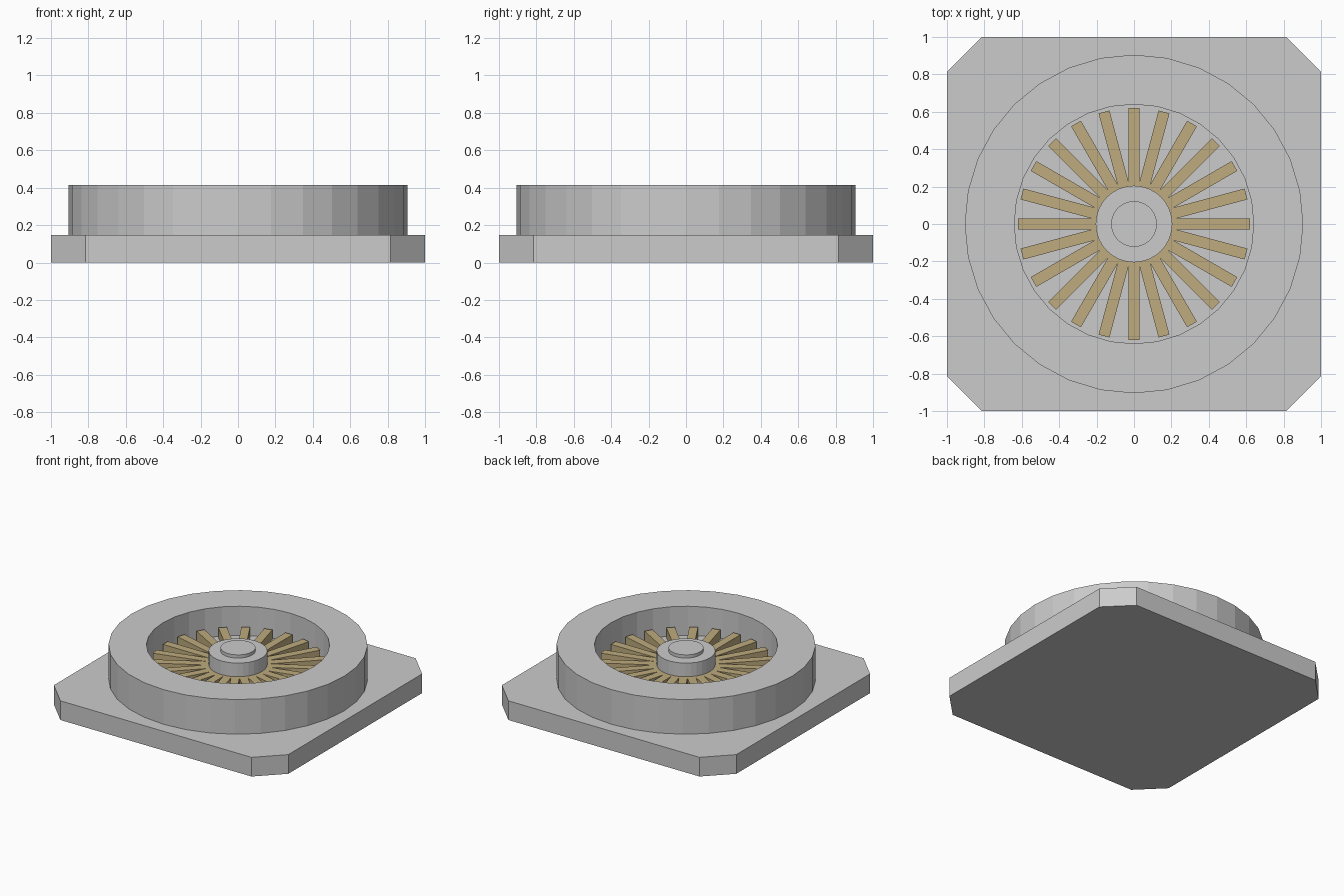
import bpy, bmesh
from math import sin, cos, tau

if "Cube" in bpy.data.objects:
    bpy.data.objects.remove(bpy.data.objects["Cube"])

SIDES = 32
BLADES = 24


def make_object(name, bm, material=None):
    bmesh.ops.recalc_face_normals(bm, faces=bm.faces)
    mesh = bpy.data.meshes.new(name)
    bm.to_mesh(mesh)
    bm.free()
    obj = bpy.data.objects.new(name, mesh)
    bpy.context.collection.objects.link(obj)
    if material:
        mesh.materials.append(material)
    return obj


def prism(name, outline, z0, z1):
    """Extrude a flat outline from z0 up to z1."""
    bm = bmesh.new()
    face = bm.faces.new([bm.verts.new((x, y, z0)) for x, y in outline])
    top = bmesh.ops.extrude_face_region(bm, geom=[face], use_keep_orig=True)
    verts = [g for g in top["geom"] if isinstance(g, bmesh.types.BMVert)]
    bmesh.ops.translate(bm, verts=verts, vec=(0, 0, z1 - z0))
    return make_object(name, bm)


def circle(r):
    return [(r * cos(tau * i / SIDES), r * sin(tau * i / SIDES)) for i in range(SIDES)]


def ring(name, r_in, r_out, z0, z1):
    """Revolve a closed rectangular profile about z."""
    bm = bmesh.new()
    profile = [(r_in, z0), (r_out, z0), (r_out, z1), (r_in, z1)]
    loops = [[bm.verts.new((r * cos(tau * i / SIDES), r * sin(tau * i / SIDES), z))
              for r, z in profile] for i in range(SIDES)]
    for i in range(SIDES):
        a, b = loops[i], loops[(i + 1) % SIDES]
        for j in range(4):
            k = (j + 1) % 4
            bm.faces.new((a[j], a[k], b[k], b[j]))
    return make_object(name, bm)


# Square mounting plate with clipped corners
c = 0.815
prism("base_plate", [(c, -1), (1, -c), (1, c), (c, 1),
                     (-c, 1), (-1, c), (-1, -c), (-c, -1)], 0, 0.148)

# Outer housing ring and recessed floor
ring("housing_ring", 0.64, 0.905, 0.148, 0.415)
prism("recess_floor", circle(0.64), 0.148, 0.19)

# Central hub and cap
prism("hub", circle(0.205), 0.19, 0.37)
prism("hub_cap", circle(0.122), 0.37, 0.395)

# Radial blades
bronze = bpy.data.materials.new("blade_bronze")
bronze.diffuse_color = (0.52, 0.41, 0.21, 1)
bronze.use_nodes = True
bronze.node_tree.nodes["Principled BSDF"].inputs["Base Color"].default_value = bronze.diffuse_color
for i in range(BLADES):
    bm = bmesh.new()
    bmesh.ops.create_cube(bm, size=1)
    bmesh.ops.scale(bm, vec=(0.44, 0.06, 0.074), verts=bm.verts)
    bmesh.ops.translate(bm, vec=(0.40, 0, 0.228), verts=bm.verts)
    blade = make_object(f"blade_{i + 1:02d}", bm, bronze)
    blade.rotation_euler.z = tau * i / BLADES
